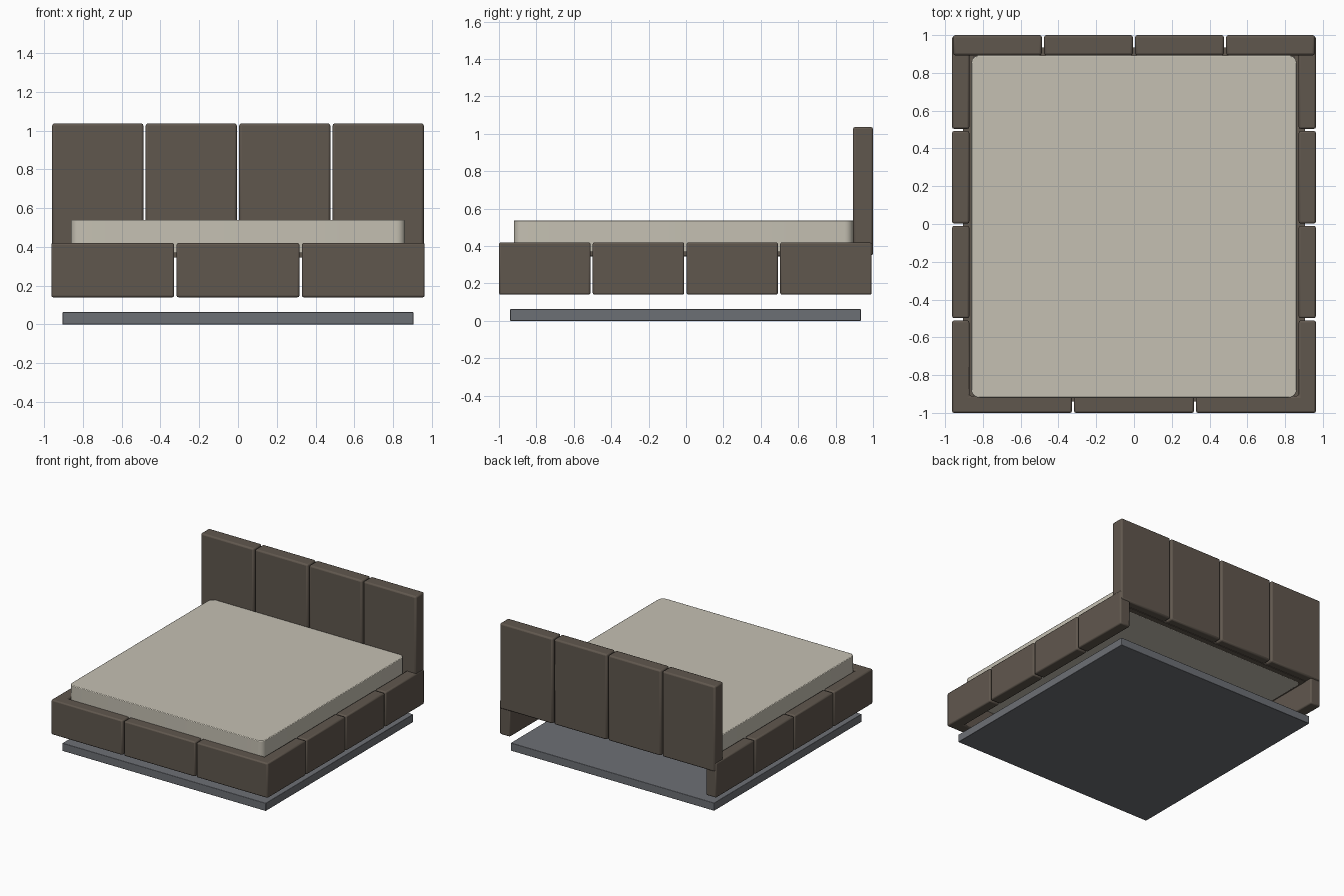
import bpy
import bmesh

cube = bpy.data.objects.get("Cube")
if cube:
    bpy.data.objects.remove(cube, do_unlink=True)


def material(name, color):
    mat = bpy.data.materials.new(name)
    mat.use_nodes = True
    mat.diffuse_color = (*color, 1)
    mat.node_tree.nodes["Principled BSDF"].inputs["Base Color"].default_value = (*color, 1)
    return mat


BROWN = material("brown upholstery", (0.118, 0.096, 0.076))
CREAM = material("cream fabric", (0.56, 0.53, 0.45))
GREY = material("grey plinth", (0.152, 0.160, 0.178))


def prism(name, outline, z0, z1, mat, bevel=0.01, corner=0.0):
    """Extrude an outline upwards, optionally round its upright corners, soften all edges."""
    bm = bmesh.new()
    face = bm.faces.new([bm.verts.new((x, y, z0)) for x, y in outline])
    top = bmesh.ops.extrude_face_region(bm, geom=[face])["geom"]
    bmesh.ops.translate(bm, vec=(0, 0, z1 - z0),
                        verts=[v for v in top if isinstance(v, bmesh.types.BMVert)])
    bmesh.ops.recalc_face_normals(bm, faces=bm.faces)
    if corner:
        upright = [e for e in bm.edges if abs(e.verts[0].co.z - e.verts[1].co.z) > 0.01]
        bmesh.ops.bevel(bm, geom=upright, offset=corner, segments=6, profile=0.5, affect='EDGES')
    mesh = bpy.data.meshes.new(name)
    bm.to_mesh(mesh)
    bm.free()
    mesh.materials.append(mat)
    obj = bpy.data.objects.new(name, mesh)
    bpy.context.collection.objects.link(obj)
    if bevel:
        mod = obj.modifiers.new("soft edges", 'BEVEL')
        mod.width = bevel
        mod.segments = 2
        mod.limit_method = 'ANGLE'
    bpy.ops.object.select_all(action='DESELECT')
    obj.select_set(True)
    bpy.context.view_layer.objects.active = obj
    bpy.ops.object.shade_smooth_by_angle()
    return obj


def rect(x0, x1, y0, y1):
    return [(x0, y0), (x1, y0), (x1, y1), (x0, y1)]


def spans(start, end, count, gap):
    """Split a length into equal pieces with gaps between them."""
    size = (end - start - gap * (count - 1)) / count
    return [(start + i * (size + gap), start + i * (size + gap) + size) for i in range(count)]


GAP = 0.012
OUT, INNER = 0.963, 0.872
FRONT, FRONT_IN = -1.0, -0.91
LOW, HIGH = 0.14, 0.42

# Plinth and the platform under the mattress
prism("plinth", rect(-0.905, 0.905, -0.94, 0.935), 0, 0.063, GREY, 0.003)
for name, box in (("front", rect(-0.905, 0.905, -0.94, -0.9)),
                  ("back", rect(-0.905, 0.905, 0.885, 0.935)),
                  ("left", rect(0.85, 0.905, -0.9, 0.885)),
                  ("right", rect(-0.905, -0.85, -0.9, 0.885))):
    prism(name + "_platform_edge", box, 0.346, 0.37, BROWN, 0)
prism("mattress", rect(-0.862, 0.862, -0.92, 0.893), 0.345, 0.538, CREAM, 0.005, 0.045)

# Padded front and side rails, with one-piece front corners
front = spans(-OUT, OUT, 3, GAP)
side = spans(FRONT, 0.993, 4, GAP)
prism("front_rail", rect(*front[1], FRONT, FRONT_IN), LOW, HIGH, BROWN)
for label, s in (("left", 1), ("right", -1)):
    inner_end = front[2][0]
    corner = [(inner_end, FRONT), (OUT, FRONT), (OUT, side[0][1]), (INNER, side[0][1]),
              (INNER, FRONT_IN), (inner_end, FRONT_IN)]
    prism(label + "_corner_rail", [(s * x, y) for x, y in corner], LOW, HIGH, BROWN)
    for i, (y0, y1) in enumerate(side[1:]):
        prism(f"{label}_side_rail_{i + 1}",
              [(s * x, y) for x, y in rect(INNER, OUT, y0, y1)], LOW, HIGH, BROWN)

# Tall headboard panels
for i, (x0, x1) in enumerate(spans(-0.958, 0.958, 4, GAP)):
    prism(f"headboard_panel_{i + 1}", rect(x0, x1, 0.893, 1.0), 0.35, 1.037, BROWN, 0.012)
